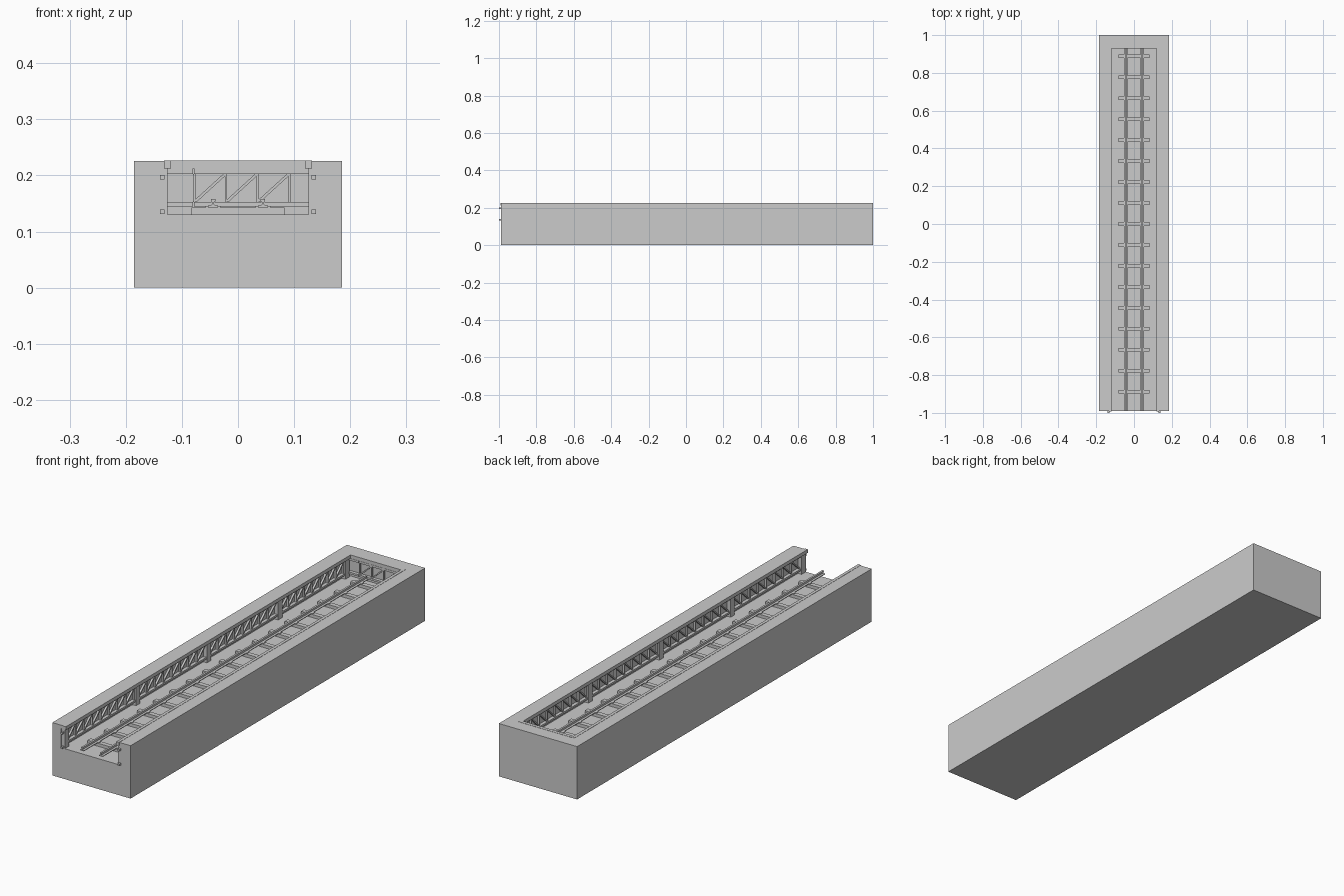
import bpy, bmesh, math
from mathutils import Matrix, Vector

if "Cube" in bpy.data.objects:
    bpy.data.objects.remove(bpy.data.objects["Cube"])


def box(bm, lo, hi):
    c = [(a + b) / 2 for a, b in zip(lo, hi)]
    s = [b - a for a, b in zip(lo, hi)]
    bmesh.ops.create_cube(bm, size=1, matrix=Matrix.Translation(c) @ Matrix.Diagonal((*s, 1)))


def bar(bm, p, q, width, y0, y1):
    # bar from p to q in the local xz plane, y0..y1 deep
    p, q = Vector(p), Vector(q)
    d = q - p
    m = (Matrix.Translation(((p.x + q.x) / 2, (y0 + y1) / 2, (p.y + q.y) / 2))
         @ Matrix.Rotation(-math.atan2(d.y, d.x), 4, 'Y')
         @ Matrix.Diagonal((d.length, y1 - y0, width, 1)))
    bmesh.ops.create_cube(bm, size=1, matrix=m)


def prism(bm, pts, y0, y1):
    # xz profile extruded along y
    f = bm.faces.new([bm.verts.new((x, y0, z)) for x, z in pts])
    r = bmesh.ops.extrude_face_region(bm, geom=[f])
    bmesh.ops.translate(bm, vec=(0, y1 - y0, 0),
                        verts=[v for v in r['geom'] if isinstance(v, bmesh.types.BMVert)])


def finish(name, bm, mirror=False):
    bmesh.ops.recalc_face_normals(bm, faces=bm.faces)
    me = bpy.data.meshes.new(name)
    bm.to_mesh(me)
    bm.free()
    ob = bpy.data.objects.new(name, me)
    bpy.context.collection.objects.link(ob)
    if mirror:
        ob.modifiers.new("mirror", 'MIRROR')
    return ob


def truss(bm, length, cells, matrix):
    # chords, uprights and diagonals of one lattice panel
    t = bmesh.new()
    box(t, (0, 0, 0.145), (length, 0.014, 0.153))
    box(t, (0, 0, 0.203), (length, 0.014, 0.212))
    step = length / cells
    for i in range(cells + 1):
        bar(t, (i * step, 0.153), (i * step, 0.203), 0.004, 0.004, 0.012)
    for i in range(cells):
        bar(t, (i * step + 0.002, 0.154), ((i + 1) * step - 0.002, 0.202), 0.005, 0.004, 0.012)
    t.transform(matrix)
    me = bpy.data.meshes.new("panel")
    t.to_mesh(me)
    t.free()
    bm.from_mesh(me)
    bpy.data.meshes.remove(me)


FLOOR, LEDGE, TOP = 0.13, 0.212, 0.226
FRONT, END = -0.99, 0.943

# Ground block with the undercut trench removed
bm = bmesh.new()
box(bm, (-0.185, FRONT, 0), (0.185, 1.0, TOP))
block = finish("ground_block", bm)
bm = bmesh.new()
prism(bm, [(-0.143, FLOOR), (0.143, FLOOR), (0.143, LEDGE), (0.13, LEDGE),
           (0.13, 0.3), (-0.13, 0.3), (-0.13, LEDGE), (-0.143, LEDGE)], -1.1, END)
cutter = finish("trench_cutter", bm)
mod = block.modifiers.new("trench", 'BOOLEAN')
mod.object, mod.operation, mod.solver = cutter, 'DIFFERENCE', 'EXACT'
bpy.context.view_layer.objects.active = block
bpy.ops.object.modifier_apply(modifier=mod.name)
bpy.data.objects.remove(cutter)

# Coping along both sides and the closed end
bm = bmesh.new()
box(bm, (0.119, FRONT - 0.003, LEDGE), (0.132, END, TOP + 0.001))
finish("side_coping", bm, True)
bm = bmesh.new()
box(bm, (-0.119, 0.93, LEDGE), (0.119, END + 0.001, TOP + 0.001))
finish("end_coping", bm)

# Wall posts, with fixing pads on the front pair
post_y = [-0.975, -0.495, -0.015, 0.465, 0.92]
bm = bmesh.new()
for y in post_y:
    box(bm, (0.126, y - 0.014, FLOOR), (0.143, y + 0.014, LEDGE))
for z in (0.135, 0.197):
    box(bm, (0.131, -1.0, z - 0.004), (0.139, -0.985, z + 0.004))
finish("wall_posts", bm, True)

# Lattice panels between the posts
bm = bmesh.new()
for a, b in zip(post_y, post_y[1:]):
    truss(bm, b - a - 0.028, 8,
          Matrix.Translation((-0.129, a + 0.014, 0)) @ Matrix.Rotation(math.pi / 2, 4, 'Z'))
finish("side_lattice", bm, True)
bm = bmesh.new()
truss(bm, 0.17, 3, Matrix.Translation((-0.078, 0.929, 0)))
for s in (-1, 1):
    a, b = sorted((s * 0.08, s * 0.127))
    for z0, z1 in ((0.145, 0.153), (0.203, LEDGE)):
        box(bm, (a, 0.929, z0), (b, END, z1))
finish("end_lattice", bm)

# Sleepers and rail chairs
bm = bmesh.new()
chairs = bmesh.new()
for i in range(17):
    y = -0.888 + i * 0.111
    box(bm, (-0.083, y - 0.01, FLOOR), (0.083, y + 0.01, 0.143))
    box(chairs, (0.031, y - 0.008, 0.143), (0.058, y + 0.008, 0.146))
finish("sleepers", bm)
finish("rail_chairs", chairs, True)

# Rails
half = [(0.009, 0.143), (0.009, 0.146), (0.002, 0.148), (0.002, 0.153), (0.004, 0.154), (0.004, 0.158)]
bm = bmesh.new()
prism(bm, [(0.0445 + x, z) for x, z in half] + [(0.0445 - x, z) for x, z in reversed(half)], FRONT, 0.928)
finish("rails", bm, True)
